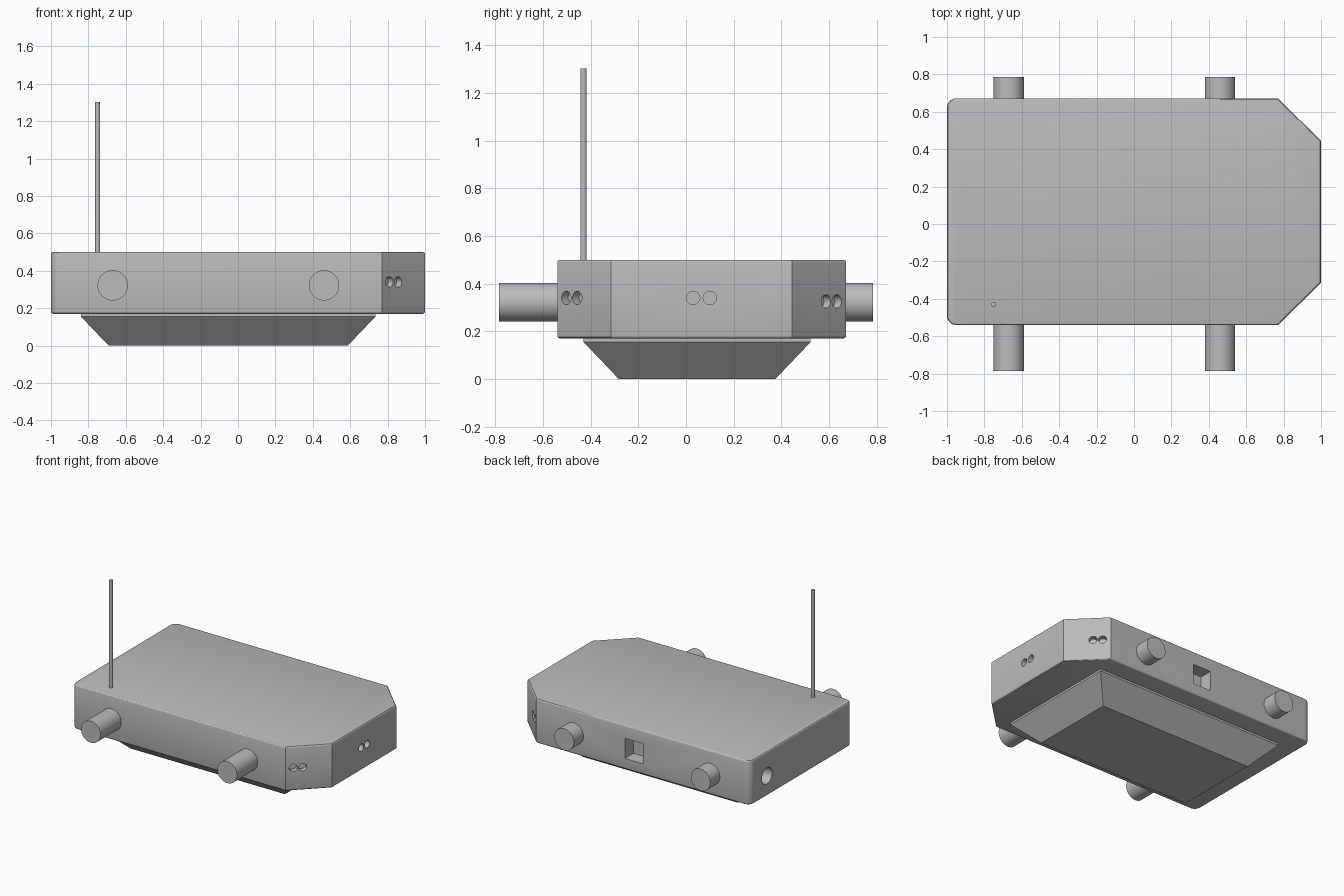
import bpy
import bmesh
from math import radians
from mathutils import Matrix, Vector

if "Cube" in bpy.data.objects:
    bpy.data.objects.remove(bpy.data.objects["Cube"], do_unlink=True)

grey = bpy.data.materials.new("light grey")
grey.use_nodes = True
grey.diffuse_color = (0.5, 0.5, 0.5, 1)
grey.node_tree.nodes["Principled BSDF"].inputs["Base Color"].default_value = (0.5, 0.5, 0.5, 1)


def make_object(name, bm):
    bmesh.ops.recalc_face_normals(bm, faces=bm.faces[:])
    mesh = bpy.data.meshes.new(name)
    bm.to_mesh(mesh)
    bm.free()
    mesh.materials.append(grey)
    ob = bpy.data.objects.new(name, mesh)
    bpy.context.collection.objects.link(ob)
    return ob


def smooth(ob):
    bpy.ops.object.select_all(action='DESELECT')
    ob.select_set(True)
    bpy.context.view_layer.objects.active = ob
    bpy.ops.object.shade_smooth_by_angle(angle=radians(30))


def add_rod(bm, start, end, radius, sides=40):
    start, end = Vector(start), Vector(end)
    axis = end - start
    turn = axis.to_track_quat('Z', 'Y').to_matrix().to_4x4()
    bmesh.ops.create_cone(bm, cap_ends=True, segments=sides, radius1=radius, radius2=radius,
                          depth=axis.length, matrix=Matrix.Translation((start + end) / 2) @ turn)


def add_bore(bm, point, normal, radius, depth):
    point, normal = Vector(point), Vector(normal).normalized()
    add_rod(bm, point + normal * 0.05, point - normal * depth, radius, 32)


# Body: plate with two cut corners, two rounded corners and softened rims
LOW, HIGH = 0.17, 0.5
outline = [(-1, -0.54), (0.77, -0.54), (1, -0.315), (1, 0.445), (0.77, 0.672), (-1, 0.672)]
bm = bmesh.new()
base = bm.faces.new([bm.verts.new((x, y, LOW)) for x, y in outline])
up = bmesh.ops.extrude_face_region(bm, geom=[base])
bmesh.ops.translate(bm, verts=[g for g in up["geom"] if isinstance(g, bmesh.types.BMVert)],
                    vec=(0, 0, HIGH - LOW))
bmesh.ops.recalc_face_normals(bm, faces=bm.faces[:])
corners = [e for e in bm.edges if all(v.co.x < -0.9 for v in e.verts)
           and abs(e.verts[0].co.z - e.verts[1].co.z) > 0.1]
bmesh.ops.bevel(bm, geom=corners, offset=0.05, segments=8, profile=0.5, affect='EDGES')
rims = [e for e in bm.edges if abs(e.verts[0].co.z - e.verts[1].co.z) < 0.001]
bmesh.ops.bevel(bm, geom=rims, offset=0.012, segments=3, profile=0.5, affect='EDGES')
body = make_object("body", bm)

# Sensor holes in pairs, side socket and square rear port
bm = bmesh.new()
for y in (0.03, 0.10):
    add_bore(bm, (1, y, 0.34), (1, 0, 0), 0.028, 0.04)
for x in (0.81, 0.856):
    add_bore(bm, (x, x - 1.313, 0.34), (1, -1, 0), 0.028, 0.04)
    add_bore(bm, (x, 1.443 - x, 0.325), (1, 1, 0), 0.028, 0.04)
add_bore(bm, (-1, 0.47, 0.32), (-1, 0, 0), 0.06, 0.1)
bmesh.ops.create_cube(bm, size=1, matrix=Matrix.Translation((-0.04, 0.672, 0.325))
                      @ Matrix.Diagonal((0.15, 0.2, 0.15, 1)))
cutter = make_object("hole_cutter", bm)
cutter.hide_render = True

cut = body.modifiers.new("holes", 'BOOLEAN')
cut.operation = 'DIFFERENCE'
cut.solver = 'EXACT'
cut.object = cutter
bpy.ops.object.select_all(action='DESELECT')
body.select_set(True)
bpy.context.view_layer.objects.active = body
bpy.ops.object.modifier_apply(modifier=cut.name)
bpy.data.objects.remove(cutter, do_unlink=True)
smooth(body)

# Underside tray: thin upright lip, then walls sloping in to a flat floor
bm = bmesh.new()
rings = []
for z, inset in ((0.18, 0), (0.155, 0), (0, 0.148)):
    x0, x1, y0, y1 = -0.84 + inset, 0.735 - inset, -0.43 + inset, 0.523 - inset
    rings.append([bm.verts.new((x, y, z)) for x, y in ((x0, y0), (x1, y0), (x1, y1), (x0, y1))])
for a, b in zip(rings, rings[1:]):
    for i in range(4):
        j = (i + 1) % 4
        bm.faces.new((a[i], a[j], b[j], b[i]))
bm.faces.new(rings[0])
bm.faces.new(rings[-1])
make_object("underside_tray", bm)

# Axle stubs
for x, side in ((-0.67, "right"), (0.46, "left")):
    for inner, outer, end in ((-0.52, -0.785, "front"), (0.65, 0.785, "back")):
        bm = bmesh.new()
        add_rod(bm, (x, inner, 0.322), (x, outer, 0.322), 0.081, 48)
        smooth(make_object(f"{end}_{side}_axle", bm))

# Antenna
bm = bmesh.new()
add_rod(bm, (-0.75, -0.43, 0.48), (-0.75, -0.43, 1.302), 0.0135, 24)
smooth(make_object("antenna", bm))
